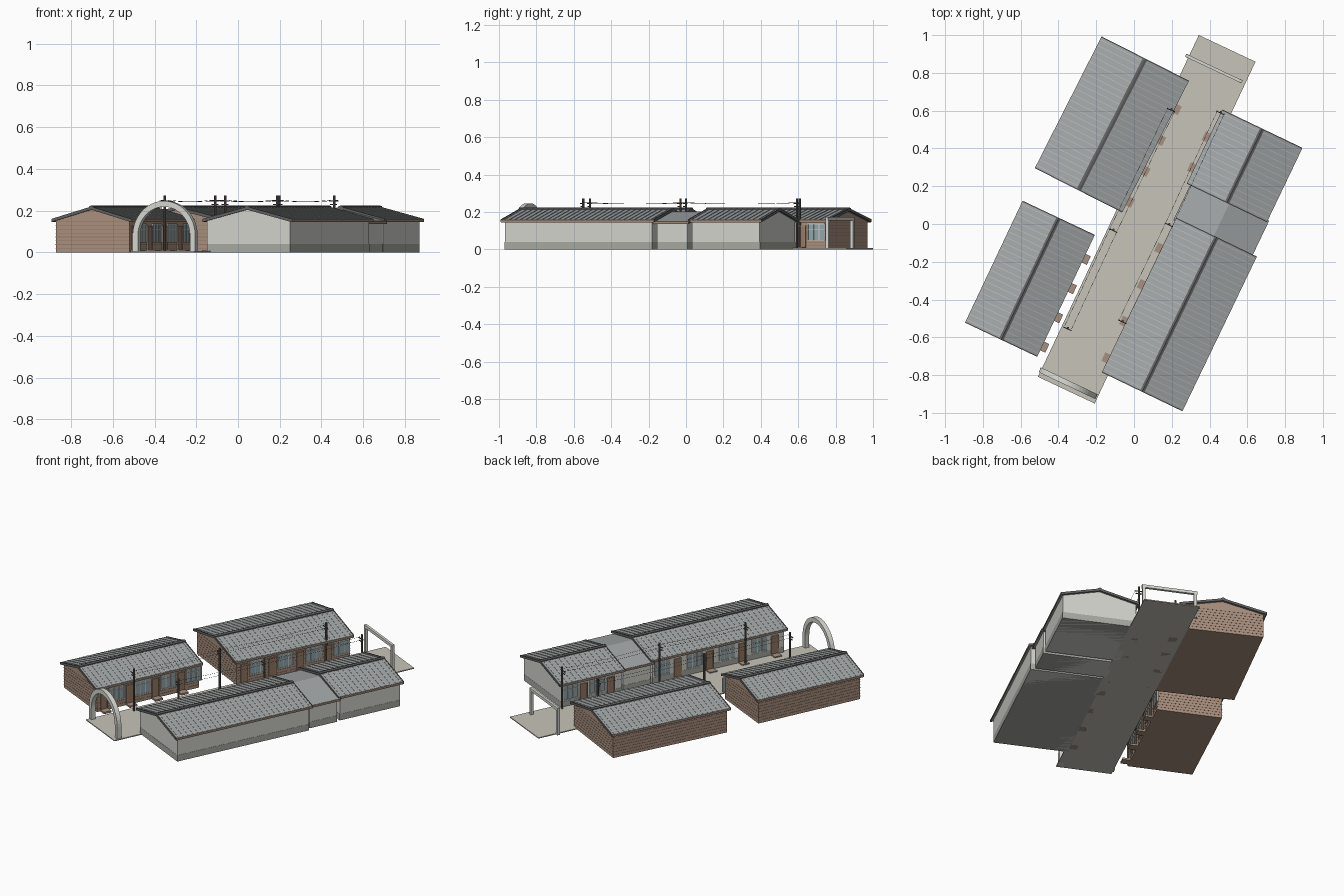
import bpy, bmesh, math
from mathutils import Matrix

if "Cube" in bpy.data.objects:
    bpy.data.objects.remove(bpy.data.objects["Cube"])


def mat(name, r, g, b):
    m = bpy.data.materials.new(name)
    m.diffuse_color = (r, g, b, 1)
    m.use_nodes = True
    m.node_tree.nodes["Principled BSDF"].inputs["Base Color"].default_value = m.diffuse_color
    return m


ROOF = mat("roof_metal", .36, .38, .38)
RIB = mat("roof_rib", .48, .50, .50)
TRIM = mat("dark_trim", .12, .12, .12)
FASCIA = mat("eave_brown", .36, .25, .18)
BRICK = mat("brick", .40, .28, .21)
BRICK2 = mat("brick_course", .30, .20, .15)
PLASTER = mat("plaster", .66, .66, .62)
BASE = mat("plinth", .40, .40, .37)
DOOR = mat("door_wood", .32, .20, .13)
GLASS = mat("window_glass", .30, .40, .43)
FRAME = mat("window_frame", .62, .62, .58)
STEP = mat("step_stone", .38, .28, .22)
ROAD = mat("paving", .57, .55, .48)
WHITE = mat("gate_paint", .68, .68, .64)
POLE = mat("pole_wood", .12, .10, .09)


def place(x, y, deg):
    return Matrix.Translation((x, y, 0)) @ Matrix.Rotation(math.radians(-deg), 4, 'Z')


def prisms(name, parts, material, M):
    """parts: (profile in across/up plane, start, end along the street)"""
    bm = bmesh.new()
    for prof, v0, v1 in parts:
        a = [bm.verts.new((u, v0, z)) for u, z in prof]
        b = [bm.verts.new((u, v1, z)) for u, z in prof]
        n = len(a)
        bm.faces.new(a)
        bm.faces.new(b[::-1])
        for i in range(n):
            j = (i + 1) % n
            bm.faces.new((a[j], a[i], b[i], b[j]))
    bmesh.ops.recalc_face_normals(bm, faces=bm.faces)
    me = bpy.data.meshes.new(name)
    bm.to_mesh(me)
    bm.free()
    me.materials.append(material)
    ob = bpy.data.objects.new(name, me)
    ob.matrix_world = M
    bpy.context.collection.objects.link(ob)
    return ob


def rect(u0, u1, z0, z1):
    return [(u0, z0), (u1, z0), (u1, z1), (u0, z1)]


def chevron(w, eave, ridge, t):
    return [(-w, eave), (0, ridge), (w, eave), (w, eave - t), (0, ridge - t), (-w, eave - t)]


def building(name, x, y, rot, L, W, side, doors, gap, brick, eave=.158, ridge=.217, ribs=True):
    M = place(x, y, rot)
    h, w = L / 2, W / 2
    hw, ww = h - .015, w - .015
    slope = (ridge - eave) / w
    # walls with gables
    we = eave - .009 + slope * .015
    prisms(name + "_walls", [([(-ww, 0), (ww, 0), (ww, we), (0, ridge - .009), (-ww, we)], -hw, hw)],
           BRICK if brick else PLASTER, M)
    e = .0012
    if brick:
        prisms(name + "_brick_courses", [(rect(-ww - e, ww + e, z, z + .0025), -hw - e, hw + e)
                                         for z in [.018 * i for i in range(1, 9)]], BRICK2, M)
    else:
        prisms(name + "_plinth", [(rect(-ww - e, ww + e, 0, .04), -hw - e, hw + e)], BASE, M)
    # roof, ribs, ridge cap, bargeboards, eave boards
    prisms(name + "_roof", [(chevron(w, eave, ridge, .011), -h, h)], ROOF, M)
    if ribs:
        n = round(L / .032)
        prisms(name + "_roof_ribs", [(chevron(w, eave + .002, ridge + .002, .004), v - .0018, v + .0018)
                                     for v in [-h + L * (i + .5) / n for i in range(n)]], RIB, M)
        c = ridge - slope * .012
        prisms(name + "_ridge_cap", [(chevron(.012, c + .006, ridge + .007, .008), -h - .003, h + .003)], TRIM, M)
    prisms(name + "_bargeboards", [(chevron(w + .001, eave + .002, ridge + .002, .015), s * h - .003, s * h + .003)
                                   for s in (-1, 1)], TRIM, M)
    prisms(name + "_eave_boards", [(rect(s * w - .002, s * w + .002, eave - .014, eave - .002), -h, h)
                                   for s in (-1, 1)], FASCIA, M)
    if not doors:
        return

    def out(d0, d1, z0, z1):
        return rect(side * (ww + d0), side * (ww + d1), z0, z1)
    # street side doors, steps and windows
    prisms(name + "_doors", [(out(-.005, .004, .01, .122), v - .02, v + .02) for v in doors], DOOR, M)
    prisms(name + "_door_frames", [p for v in doors for p in (
        (out(-.005, .007, .01, .127), v - .024, v - .02), (out(-.005, .007, .01, .127), v + .02, v + .024),
        (out(-.005, .007, .122, .127), v - .02, v + .02))], FASCIA, M)
    prisms(name + "_steps", [(out(-.005, .046, 0, .012), v - .025, v + .025) for v in doors], STEP, M)
    wins = [v + gap for v in doors]
    a, b = .048, .135
    prisms(name + "_windows", [(out(-.005, .003, a, b), v - .05, v + .05) for v in wins], GLASS, M)
    bars = []
    for v in wins:
        bars += [(out(-.005, .006, a, b), v + k - .002, v + k + .002) for k in (-.05, -.017, .017, .05)]
        bars += [(out(-.005, .006, z - .002, z + .002), v - .05, v + .05) for z in (a, .108, b)]
    prisms(name + "_window_bars", bars, FRAME, M)


building("back_left_house", -.117, .527, 26.9, .776, .515, 1, [.227, .043, -.14, -.324], .088, True)
building("front_left_house", -.551, -.290, 25.3, .708, .419, 1, [.22, .049, -.122, -.294], .085, True)
building("front_right_house", .24, -.479, 25.7, .903, .47, -1, [.27, .056, -.159, -.375], .1, False)
building("back_right_house", .5855, .308, 25.6, .43, .467, -1, [.05, -.13], .09, False)
building("link_building", .462, .019, 25.6, .21, .455, -1, [], 0, False, .150, .203, False)

# street paving
prisms("street", [(rect(-.166, .166, 0, .006), -1, 1)], ROAD, place(.0675, .025, 25.2))

# front arch
R, r, leg = .166, .138, .08
arc = [math.pi * i / 24 for i in range(25)]
prof = [(R, 0)] + [(R * math.cos(t), leg + R * math.sin(t)) for t in arc] + [(-R, 0), (-r, 0)]
prof += [(-r * math.cos(t), leg + r * math.sin(t)) for t in arc] + [(r, 0)]
prisms("entrance_arch", [(prof, -.014, .014)], WHITE, place(-.349, -.843, 25.4))

# rear gate
G = place(.4225, .823, 25.3)
prisms("rear_gate", [(rect(-.163, -.145, 0, .16), -.009, .009), (rect(.145, .163, 0, .16), -.009, .009),
                     (rect(-.165, .165, .155, .173), -.008, .008)], WHITE, G)

# utility poles and wires
rows = [[(-.35, -.55), (-.108, -.03), (.198, .608)], [(-.06, -.513), (.187, 0), (.46, .593)]]
for k, row in enumerate(rows):
    for i, (x, y) in enumerate(row):
        oct_m = place(x, y, 25.2)
        bpy.ops.mesh.primitive_cylinder_add(vertices=8, radius=.006, depth=.272, location=(x, y, .136))
        p = bpy.context.object
        p.name = f"pole_{k}_{i}"
        p.data.materials.append(POLE)
        prisms(f"pole_arms_{k}_{i}", [(rect(-.024, .024, .243, .248), -.008, -.003),
                                      (rect(-.018, .018, .227, .232), -.008, -.003)], POLE, oct_m)
    cu = bpy.data.curves.new(f"wires_{k}", 'CURVE')
    cu.dimensions = '3D'
    cu.bevel_depth = .0008
    cu.bevel_resolution = 0
    for off in (-.02, .02):
        pts = []
        for (x0, y0), (x1, y1) in zip(row, row[1:]):
            for j in range(9):
                t = j / 8
                pts.append((x0 + (x1 - x0) * t + off * .905, y0 + (y1 - y0) * t - off * .425,
                            .25 - .032 * t * (1 - t)))
        s = cu.splines.new('POLY')
        s.points.add(len(pts) - 1)
        for q, c in zip(s.points, pts):
            q.co = (*c, 1)
    cu.materials.append(POLE)
    bpy.context.collection.objects.link(bpy.data.objects.new(f"wires_{k}", cu))
